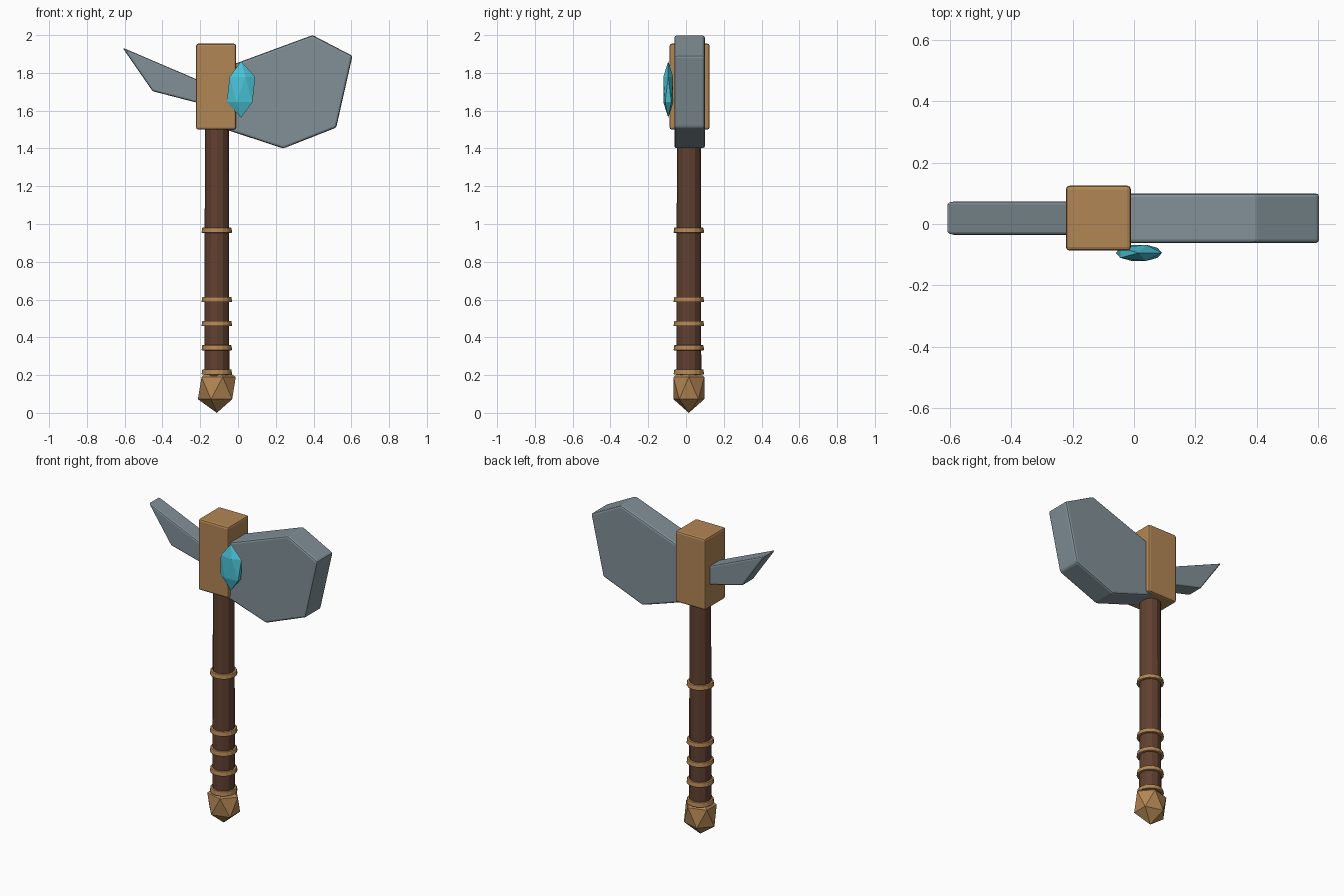
import bpy, bmesh
from mathutils import Matrix, Vector

if "Cube" in bpy.data.objects:
    bpy.data.objects.remove(bpy.data.objects["Cube"])

CX, CY = -0.112, 0.015  # shaft axis


def material(name, rgb):
    m = bpy.data.materials.new(name)
    m.diffuse_color = (*rgb, 1)
    m.use_nodes = True
    m.node_tree.nodes["Principled BSDF"].inputs["Base Color"].default_value = m.diffuse_color
    return m


STEEL = material("steel", (0.22, 0.28, 0.31))
WOOD = material("wood", (0.12, 0.052, 0.03))
BRASS = material("brass", (0.45, 0.24, 0.09))
CRYSTAL = material("crystal", (0.07, 0.55, 0.68))


def finish(bm, name, mat, bevel=0):
    bmesh.ops.recalc_face_normals(bm, faces=bm.faces)
    me = bpy.data.meshes.new(name)
    bm.to_mesh(me)
    bm.free()
    ob = bpy.data.objects.new(name, me)
    bpy.context.collection.objects.link(ob)
    me.materials.append(mat)
    if bevel:
        mod = ob.modifiers.new("bevel", 'BEVEL')
        mod.width = bevel
        mod.segments = 2
        mod.limit_method = 'ANGLE'
    return ob


def plate(name, profile, y0, y1, mat, bevel):
    """Front-view (x, z) outline extruded along y."""
    bm = bmesh.new()
    face = bm.faces.new([bm.verts.new((x, y0, z)) for x, z in profile])
    ext = bmesh.ops.extrude_face_region(bm, geom=[face])["geom"]
    verts = [v for v in ext if isinstance(v, bmesh.types.BMVert)]
    bmesh.ops.translate(bm, verts=verts, vec=(0, y1 - y0, 0))
    return finish(bm, name, mat, bevel)


def drum(name, r0, r1, z0, z1, mat, bevel=0, sides=12):
    bm = bmesh.new()
    bmesh.ops.create_cone(bm, cap_ends=True, segments=sides, radius1=r0, radius2=r1,
                          depth=z1 - z0, matrix=Matrix.Translation((CX, CY, (z0 + z1) / 2)))
    return finish(bm, name, mat, bevel)


def faceted(name, centre, radii, mat):
    bm = bmesh.new()
    bmesh.ops.create_icosphere(bm, subdivisions=1, radius=1,
                               matrix=Matrix.LocRotScale(Vector(centre), None, Vector(radii)))
    return finish(bm, name, mat)


# Head: socket block, blade and back spike
plate("socket_block", [(-0.222, 1.5), (-0.01, 1.5), (-0.01, 1.955), (-0.222, 1.955)],
      -0.087, 0.125, BRASS, 0.012)
plate("axe_blade", [(-0.08, 1.505), (0.24, 1.40), (0.52, 1.51), (0.606, 1.89),
                    (0.395, 2.0), (-0.08, 1.825)], -0.062, 0.1, STEEL, 0.012)
plate("back_spike", [(-0.612, 1.934), (-0.452, 1.703), (-0.17, 1.63), (-0.17, 1.745)],
      -0.036, 0.074, STEEL, 0.01)

# Shaft with binding rings
drum("shaft", 0.066, 0.063, 0.19, 1.55, WOOD)
for i, z in enumerate((0.217, 0.345, 0.473, 0.6, 0.967)):
    drum(f"binding_ring_{i + 1}", 0.081, 0.077, z - 0.014, z + 0.014, BRASS, 0.004, 16)

# Pommel and gem
faceted("pommel", (CX, CY, 0.131), (0.112, 0.096, 0.131), BRASS)
faceted("gem", (0.016, -0.094, 1.712), (0.084, 0.031, 0.149), CRYSTAL)
